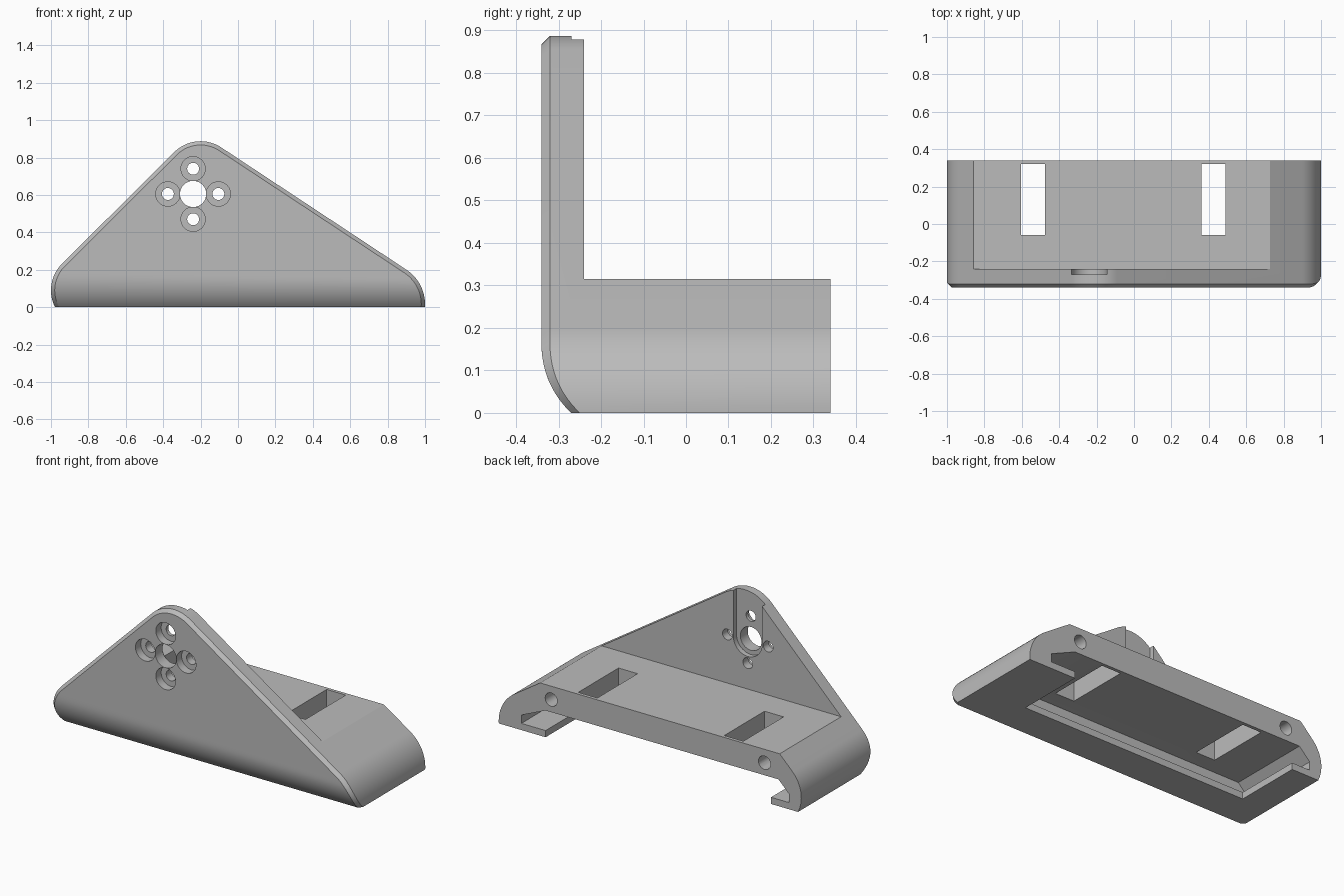
import bpy, bmesh, math
from math import radians, sin, cos, asin, sqrt

if "Cube" in bpy.data.objects:
    bpy.data.objects.remove(bpy.data.objects["Cube"])

grey = bpy.data.materials.new("plain grey")
grey.use_nodes = True
grey.diffuse_color = (0.5, 0.5, 0.5, 1)
grey.node_tree.nodes["Principled BSDF"].inputs["Base Color"].default_value = (0.5, 0.5, 0.5, 1)

FRONT, BACK, CHAMFER, N = -0.34, 0.34, 0.02, 14


def make_object(name, bm):
    bmesh.ops.recalc_face_normals(bm, faces=bm.faces)
    mesh = bpy.data.meshes.new(name)
    bm.to_mesh(mesh)
    bm.free()
    mesh.materials.append(grey)
    obj = bpy.data.objects.new(name, mesh)
    bpy.context.collection.objects.link(obj)
    return obj


def arc(cx, cz, r, a0, a1, mirror=1):
    angles = [a0 + (a1 - a0) * i / N for i in range(N + 1)]
    return [(cx + mirror * r * cos(a), cz + r * sin(a)) for a in angles]


def outline(inset):
    """Left and right halves of the rounded triangle, bottom to apex."""
    top, lo, ro = 0.2 - inset, 0.2 - inset, 0.222 - inset
    left = arc(-0.8, 0.09, lo, asin(-0.09 / lo), radians(45), -1)
    left += arc(-0.2, 0.687, top, radians(45), radians(90), -1)
    right = arc(0.778, 0.015, ro, asin(-0.015 / ro), radians(56.6))
    right += arc(-0.2, 0.687, top, radians(56.6), radians(90))
    return left, right


def front_y(z):
    """The front rolls under towards the base."""
    d = max(0, 0.16 - z)
    return FRONT + 0.218 - sqrt(0.218 ** 2 - d * d)


# Body: front loop, chamfer loop and back loop
bm = bmesh.new()
inner, outer = outline(CHAMFER), outline(0)
loops = []
for pair, depth in ((inner, front_y),
                    (outer, lambda z: front_y(z) + CHAMFER),
                    (outer, lambda z: BACK)):
    loops.append([[bm.verts.new((x, depth(z), z)) for x, z in side] for side in pair])
rows = len(inner[0])
for i in range(rows - 1):
    for a, b in ((loops[0][0], loops[0][1]), (loops[2][0], loops[2][1])):
        bm.faces.new((a[i], b[i], b[i + 1], a[i + 1]))
    for s in (0, 1):
        for k in (0, 1):
            a, b = loops[k][s], loops[k + 1][s]
            bm.faces.new((a[i], b[i], b[i + 1], a[i + 1]))
bm.faces.new([loops[k][0][0] for k in (0, 1, 2)] + [loops[k][1][0] for k in (2, 1, 0)])
bmesh.ops.remove_doubles(bm, verts=bm.verts, dist=0.0001)
body = make_object("angled_bracket", bm)


# Cutters
def prism(points, y0, y1):
    """Extrude an x-z polygon along y."""
    bm = bmesh.new()
    face = bm.faces.new([bm.verts.new((x, y0, z)) for x, z in points])
    ext = bmesh.ops.extrude_face_region(bm, geom=[face])
    verts = [v for v in ext["geom"] if isinstance(v, bmesh.types.BMVert)]
    bmesh.ops.translate(bm, verts=verts, vec=(0, y1 - y0, 0))
    return make_object("cutter", bm)


def box(x0, x1, y0, y1, z0, z1):
    return prism([(x0, z0), (x1, z0), (x1, z1), (x0, z1)], y0, y1)


def hole(x, z, r, y0, y1, sides=40):
    turn = 2 * math.pi / sides
    return prism([(x + r * cos(i * turn), z + r * sin(i * turn)) for i in range(sides)], y0, y1)


HX, HZ = -0.24, 0.605
cutters = [box(-2, 2, -0.24, 1, 0.315, 2)]                     # space above the foot
cavity = [(-0.92, 0.04), (0.85, 0.04), (0.85, 0.09), (0.69, 0.16), (-0.85, 0.16), (-0.92, 0.09)]
cutters.append(prism(cavity, -0.16, 1))                        # slide-in tray slot
cutters.append(box(-0.8, 0.69, -0.065, 1, -0.1, 0.1))          # opening between lips
for x in (-0.54, 0.425):                                       # strap windows
    cutters.append(box(x - 0.063, x + 0.063, -0.06, 0.32, 0.1, 0.5))
for x in (-0.757, 0.653):                                      # screw holes in the back
    cutters.append(hole(x, 0.235, 0.04, 0.1, 1, 24))
# Round-ended channel behind the mounting holes
channel = [(HX + 0.095 * cos(a), HZ + 0.095 * sin(a))
           for a in (math.pi + math.pi * i / 20 for i in range(21))]
cutters.append(prism(channel + [(HX + 0.095, 1.5), (HX - 0.095, 1.5)], -0.27, -0.1))
cutters.append(hole(HX, HZ, 0.07, -1, 0))                      # shaft hole
for dx, dz in ((1, 0), (-1, 0), (0, 1), (0, -1)):              # counterbored screw holes
    x, z = HX + 0.135 * dx, HZ + 0.135 * dz
    cutters.append(hole(x, z, 0.065, -1, -0.29))
    cutters.append(hole(x, z, 0.032, -1, 0, 24))

bpy.context.view_layer.objects.active = body
for cutter in cutters:
    cutter.hide_render = True
    mod = body.modifiers.new("cut", 'BOOLEAN')
    mod.operation, mod.solver, mod.object = 'DIFFERENCE', 'EXACT', cutter
    bpy.ops.object.modifier_apply(modifier=mod.name)
    bpy.data.objects.remove(cutter)

for o in bpy.context.selected_objects:
    o.select_set(False)
body.select_set(True)
bpy.ops.object.shade_smooth_by_angle(angle=radians(25))
